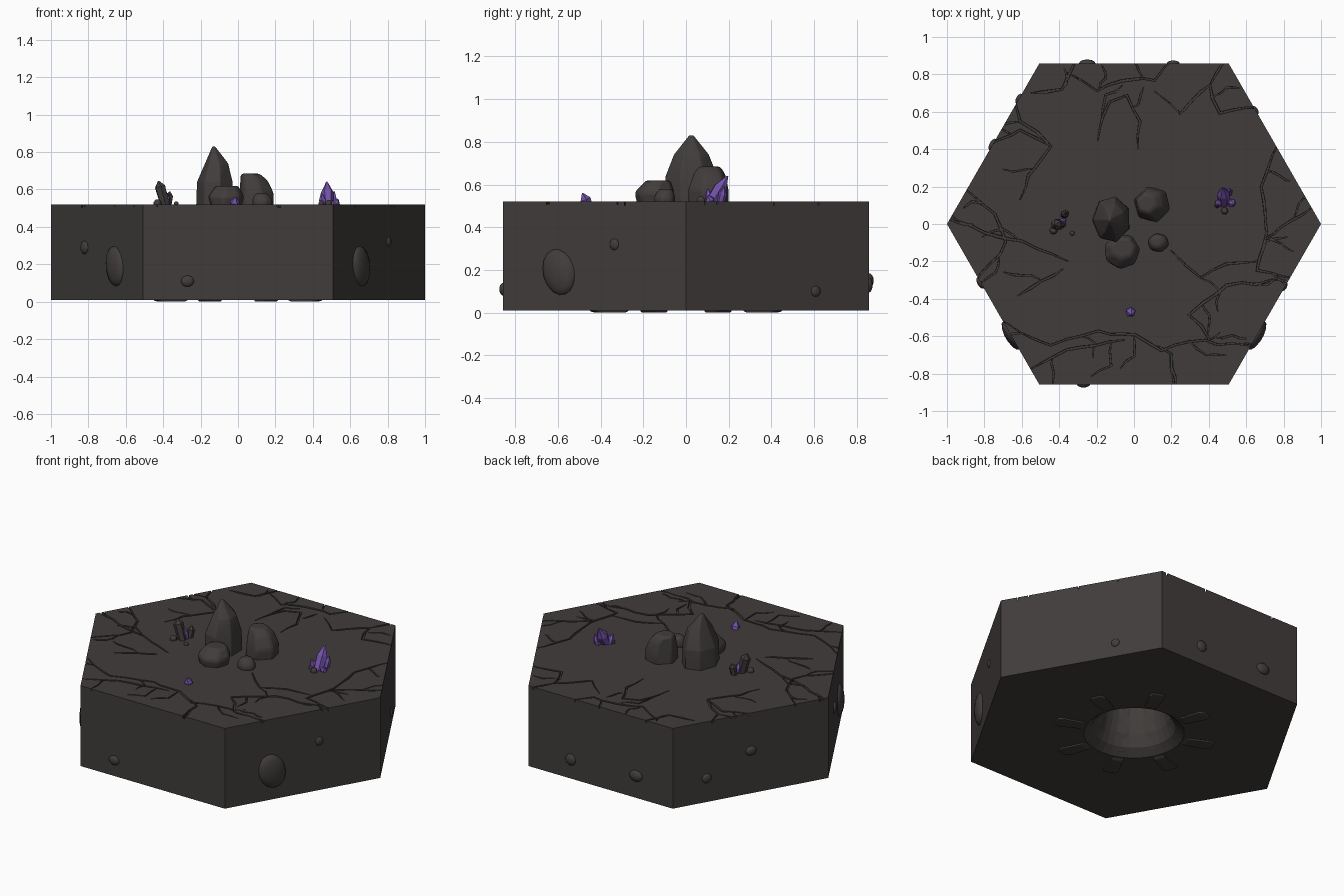
import bpy, bmesh, math, random
from mathutils import Vector, Matrix

if "Cube" in bpy.data.objects:
    bpy.data.objects.remove(bpy.data.objects["Cube"])

random.seed(4)
TOP, BASE = 0.52, 0.01


def material(name, rgb):
    m = bpy.data.materials.new(name)
    m.diffuse_color = (*rgb, 1)
    m.use_nodes = True
    m.node_tree.nodes["Principled BSDF"].inputs["Base Color"].default_value = m.diffuse_color
    return m


STONE = material("dark_stone", (0.052, 0.046, 0.044))
PURPLE = material("purple_crystal", (0.17, 0.085, 0.40))


def finish(bm, name, mat, smooth=None, bevel=0):
    bmesh.ops.recalc_face_normals(bm, faces=bm.faces)
    me = bpy.data.meshes.new(name)
    bm.to_mesh(me)
    bm.free()
    me.materials.append(mat)
    ob = bpy.data.objects.new(name, me)
    bpy.context.collection.objects.link(ob)
    if bevel:
        b = ob.modifiers.new("bevel", 'BEVEL')
        b.width, b.segments, b.limit_method = bevel, 2, 'ANGLE'
        b.angle_limit = math.radians(18)
    if smooth:
        me.polygons.foreach_set("use_smooth", [True] * len(me.polygons))
        me.set_sharp_from_angle(angle=math.radians(smooth))
    return ob


def loft(bm, rings):
    """Closed skin through rings of equal point count."""
    vs = [[bm.verts.new(p) for p in r] for r in rings]
    n = len(vs[0])
    for a, b in zip(vs, vs[1:]):
        for i in range(n):
            j = (i + 1) % n
            bm.faces.new((a[i], a[j], b[j], b[i]))
    bm.faces.new(vs[0][::-1])
    bm.faces.new(vs[-1])


def circle(x, y, z, rx, ry, n, turn=0.0):
    return [(x + rx * math.cos(turn + math.tau * i / n),
             y + ry * math.sin(turn + math.tau * i / n), z) for i in range(n)]


# ---- hexagonal slab
bm = bmesh.new()
hexagon = [(1, 0), (.507, .857), (-.507, .857), (-1, 0), (-.507, -.857), (.507, -.857)]
loft(bm, [[(x, y, z) for x, y in hexagon] for z in (BASE, TOP)])
slab = finish(bm, "hex_slab", STONE)

# ---- cutter: cracks in the top
cut = bmesh.new()


def crack(points, width, depth=0.016):
    """Jagged tapering groove along a polyline."""
    path = []
    for a, b in zip(points, points[1:]):
        a, b = Vector(a), Vector(b)
        k = max(2, round((b - a).length / 0.08))
        for i in range(k):
            jit = Vector((random.uniform(-1, 1), random.uniform(-1, 1))) * 0.010
            path.append(a.lerp(b, i / k) + jit)
    path.append(Vector(points[-1]))
    rings = []
    for i, p in enumerate(path):
        d = (path[min(i + 1, len(path) - 1)] - path[max(i - 1, 0)]).normalized()
        side = Vector((-d.y, d.x))
        t = i / (len(path) - 1)
        w = width * (0.25 + 0.75 * min(1, 4 * t, 4 * (1 - t))) * random.uniform(.7, 1.2)
        l, r, li, ri = p + side * w, p - side * w, p + side * w * .6, p - side * w * .6
        z = TOP - depth * random.uniform(.8, 1.2)
        rings.append([(*l, TOP + .03), (*r, TOP + .03), (*ri, z), (*li, z)])
    loft(cut, rings)
    return path


upper = [
    [(-.66, .74), (-.6, .55), (-.45, .42), (-.56, .25), (-.61, .13)],
    [(-.8, .41), (-.6, .5), (-.45, .42)],
    [(-.3, .9), (-.38, .72), (-.55, .7)],
    [(-.35, .8), (-.2, .72), (0, .78), (.12, .76), (.22, .9)],
    [(-.19, .45), (-.14, .65), (-.04, .68), (.03, .55), (.02, .4)],
    [(.1, .7), (.25, .6), (.4, .75), (.45, .6), (.68, .62)],
    [(.4, .74), (.5, .9)],
    [(.78, .45), (.68, .2), (.7, -.05), (.66, -.25), (.86, -.29)],
    [(.97, .1), (.8, -.02), (.7, -.08)],
]
lower = [
    [(.2, -.15), (.35, -.28), (.5, -.22), (.66, -.2)],
    [(.8, -.3), (.5, -.33), (.3, -.48), (.4, -.62), (.46, -.58)],
    [(-.75, -.5), (-.45, -.65), (-.2, -.58), (0, -.6), (.15, -.68), (.3, -.62), (.67, -.66)],
    [(-.6, -.8), (-.35, -.68), (-.05, -.62)],
    [(-1.0, .06), (-.8, -.05), (-.6, -.1), (-.35, -.2)],
    [(-.93, .2), (-.75, .05), (-.68, -.1), (-.86, -.33)],
    [(-.62, -.38), (-.5, -.3), (-.38, -.24)],
    [(.22, -.9), (.2, -.7), (.12, -.65)],
]
for line in upper + lower:
    path = crack(line, 0.0095)
    # side branches, kept away from the bare centre
    for p in path[2::4]:
        a = math.atan2(p.y, p.x) + random.choice((-1, 1)) * random.uniform(.2, 1.0)
        d = Vector((math.cos(a), math.sin(a))) * random.uniform(.1, .22)
        bend = Vector((-d.y, d.x)) * random.uniform(-.3, .3)
        crack([p, p + d * .5 + bend, p + d], 0.0065, 0.012)

# ---- cutter: flared pit in the underside
pit = [(.31, -.02), (.29, .01), (.24, .05), (.21, .12), (.19, .2), (.18, .28)]
loft(cut, [circle(0, 0, z, r, r, 32) for r, z in pit])
cutter = finish(cut, "groove_cutter", STONE)
cutter.hide_render = True
mod = slab.modifiers.new("grooves", 'BOOLEAN')
mod.object, mod.operation, mod.solver, mod.use_self = cutter, 'DIFFERENCE', 'EXACT', True
bpy.context.view_layer.update()
result = bpy.data.meshes.new_from_object(slab.evaluated_get(bpy.context.evaluated_depsgraph_get()))
zs = [v.co.z for v in result.vertices]
slab.modifiers.clear()
if zs and abs(max(zs) - TOP) < .002 and abs(min(zs) - BASE) < .002:
    slab.data = result
bpy.data.objects.remove(cutter)

# ---- eight claw-like roots folding out of the pit
claw = [(.47, .004, .035), (.44, 0, .045), (.32, 0, .036), (.255, .035, .034), (.205, .12, .032), (.175, .27, .03)]
for k in range(8):
    bm = bmesh.new()
    loft(bm, [[(r, -w, z), (r, w, z), (r + .03, w, z + .035), (r + .03, -w, z + .035)]
              for r, z, w in claw])
    bm.transform(Matrix.Rotation(math.radians(22.5 + 45 * k), 4, 'Z'))
    finish(bm, f"root_claw_{k + 1}", STONE, bevel=.006)

# ---- rounded stones set in the sides: x, y, z, half width, half height, tilt
studs = [(-.655, -.595, .19, .085, .11, 18), (.655, -.595, .19, .085, .11, 18),
         (-.82, -.315, .29, .035, .035, 0), (.805, -.335, .32, .025, .027, 0),
         (-.27, -.857, .11, .035, .03, 0), (.21, .857, .13, .035, .035, 0),
         (-.25, .857, .15, .045, .035, 0), (-.615, .67, .16, .03, .03, 0),
         (-.755, .425, .28, .035, .03, 0), (.65, .608, .10, .025, .025, 0)]
for i, (x, y, z, w, h, tilt) in enumerate(studs):
    a = math.pi / 2 * (1 if y > 0 else -1)
    if abs(x) > .507:
        a = math.atan2(.5 * math.copysign(1, y), .866 * math.copysign(1, x))
    bm = bmesh.new()
    bmesh.ops.create_uvsphere(bm, u_segments=14, v_segments=8, radius=1)
    bm.transform(Matrix.Translation((x, y, z)) @ Matrix.Rotation(a, 4, 'Z')
                 @ Matrix.Rotation(math.radians(tilt), 4, 'X')
                 @ Matrix.Diagonal((min(.035, w * .5), w, h, 1)))
    finish(bm, f"side_stone_{i + 1}", STONE, smooth=40)


# ---- boulders: hull of a few rings (x, y, z, rx, ry)
def boulder(name, rings, n=6, bevel=.014):
    bm = bmesh.new()
    turn = random.uniform(0, 1)
    for x, y, z, rx, ry in rings:
        for p in circle(x, y, z, rx, ry, n, turn):
            bm.verts.new(p)
    hull = bmesh.ops.convex_hull(bm, input=bm.verts)
    bmesh.ops.delete(bm, geom=[v for v in bm.verts if not v.link_faces], context='VERTS')
    bmesh.ops.dissolve_limit(bm, angle_limit=.15, verts=bm.verts, edges=bm.edges)
    finish(bm, name, STONE, smooth=25, bevel=bevel)


boulder("tall_boulder", [(-.12, .025, .50, .105, .125), (-.12, .025, .64, .10, .125),
                         (-.115, .025, .74, .068, .085), (-.13, .025, .83, .008, .012)], 7)
boulder("wide_boulder", [(.095, .105, .50, .10, .10), (.10, .105, .58, .098, .10),
                         (.085, .11, .65, .078, .08), (.065, .11, .685, .055, .055)])
boulder("front_boulder", [(-.065, -.145, .50, .085, .085), (-.065, -.145, .565, .102, .10),
                          (-.06, -.13, .62, .065, .06)], 7)
boulder("small_boulder", [(.13, -.10, .50, .055, .05), (.13, -.10, .545, .062, .055),
                          (.125, -.095, .58, .035, .035)])


# ---- crystals and finger stones: leaning pointed prisms
def shard(name, base, tip, r, mat=PURPLE, n=6, point=.6):
    base, tip = Vector(base), Vector(tip)
    axis = tip - base
    rings = [circle(0, 0, 0, r * .85, r * .85, n), circle(0, 0, axis.length * point, r, r, n),
             circle(0, 0, axis.length, r * .12, r * .12, n)]
    bm = bmesh.new()
    loft(bm, rings)
    bm.transform(Matrix.Translation(base) @ axis.to_track_quat('Z', 'Y').to_matrix().to_4x4())
    finish(bm, name, mat)


shard("main_crystal", (.482, .11, .50), (.475, .195, .64), .034)
shard("crystal_left", (.46, .12, .50), (.445, .10, .58), .02)
shard("crystal_right", (.51, .12, .50), (.535, .105, .55), .022)
shard("crystal_back", (.50, .16, .50), (.515, .18, .59), .02)
shard("front_crystal", (-.02, -.46, .50), (-.015, -.485, .56), .027, n=5, point=.5)
shard("left_crystal", (-.375, .02, .50), (-.385, .01, .59), .018)
shard("finger_stone", (-.385, .0, .50), (-.425, -.005, .645), .03, STONE, 6, .8)
shard("finger_stone_side", (-.375, .045, .50), (-.365, .06, .59), .022, STONE, 6, .75)

# ---- pebbles beside the crystals
for i, (x, y, r) in enumerate([(.485, .07, .02), (-.43, -.035, .022), (-.33, -.05, .014), (.445, .10, .016)]):
    boulder(f"pebble_{i + 1}", [(x, y, .51, r, r), (x, y, TOP + r * .6, r, r),
                                (x, y, TOP + r * 1.2, r * .5, r * .5)], 6, .003)
